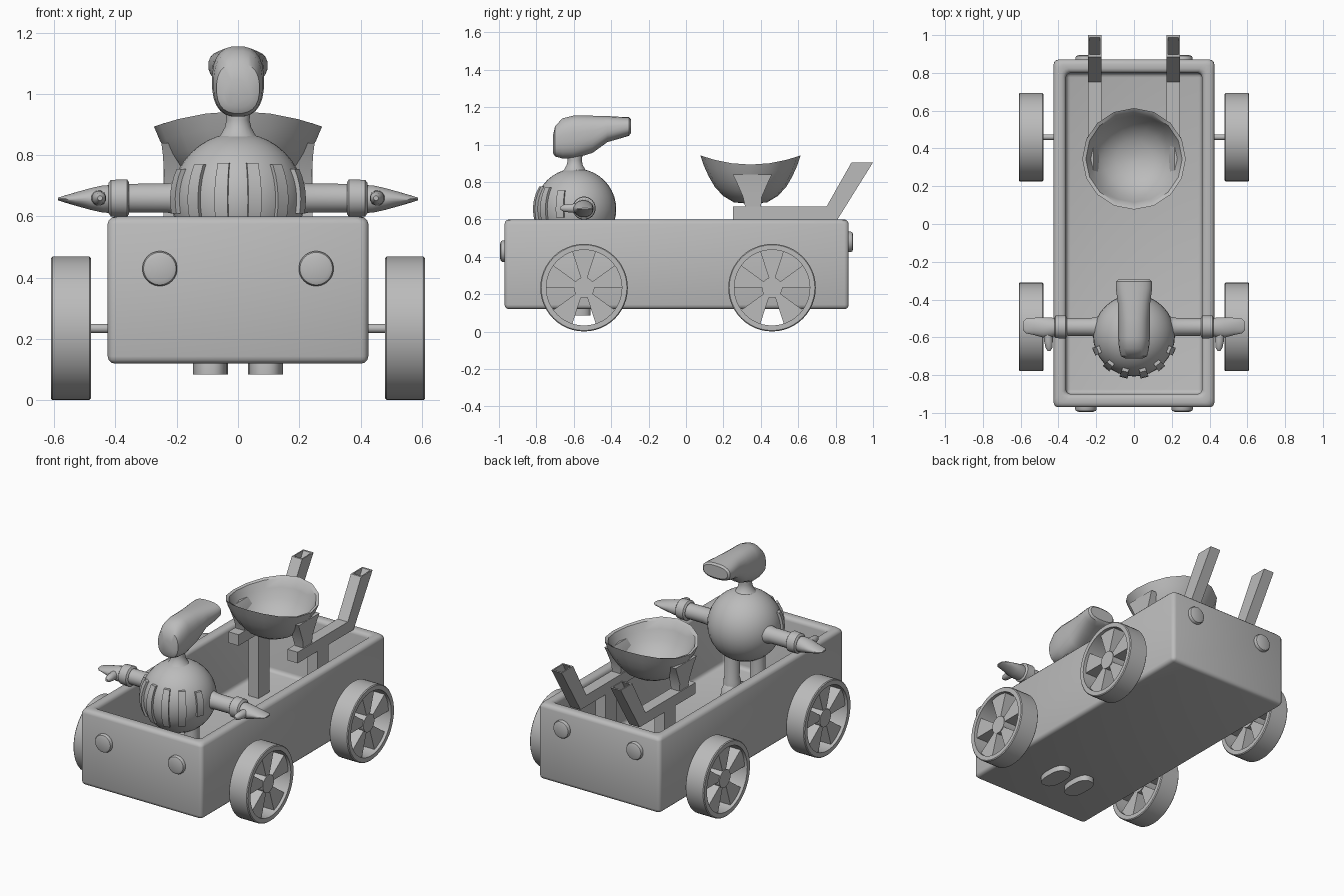
import bpy, bmesh, math
from mathutils import Vector

if "Cube" in bpy.data.objects:
    bpy.data.objects.remove(bpy.data.objects["Cube"])

grey = bpy.data.materials.new("plain_grey")
grey.diffuse_color = (0.5, 0.5, 0.5, 1)
grey.use_nodes = True
grey.node_tree.nodes["Principled BSDF"].inputs["Base Color"].default_value = grey.diffuse_color


def finish(bm, name):
    bmesh.ops.recalc_face_normals(bm, faces=bm.faces)
    me = bpy.data.meshes.new(name)
    bm.to_mesh(me)
    bm.free()
    me.materials.append(grey)
    ob = bpy.data.objects.new(name, me)
    bpy.context.collection.objects.link(ob)
    return ob


def skin(bm, rings, closed=False):
    """Join rings of points with quads; cap the ends unless closed."""
    vs = [[bm.verts.new(p) for p in r] for r in rings]
    n = len(vs[0])
    pairs = list(zip(vs, vs[1:])) + ([(vs[-1], vs[0])] if closed else [])
    for a, b in pairs:
        for i in range(n):
            j = (i + 1) % n
            bm.faces.new((a[i], a[j], b[j], b[i]))
    if not closed:
        bm.faces.new(vs[0])
        bm.faces.new(vs[-1])


def loft(name, axis, sections, n=20, p=1.0):
    """Sections are (position, centre a, centre b, radius a, radius b)."""
    def power(v):
        return math.copysign(abs(v) ** p, v)
    rings = []
    for t, ca, cb, ra, rb in sections:
        ring = []
        for i in range(n):
            a = 2 * math.pi * (i + 0.5) / n
            u, v = ca + ra * power(math.cos(a)), cb + rb * power(math.sin(a))
            ring.append({'x': (t, u, v), 'y': (u, t, v), 'z': (u, v, t)}[axis])
        rings.append(ring)
    bm = bmesh.new()
    skin(bm, rings)
    return finish(bm, name)


def box(bm, x0, x1, y0, y1, z0, z1):
    skin(bm, [[(x0, y0, z), (x1, y0, z), (x1, y1, z), (x0, y1, z)] for z in (z0, z1)])


# Open cart body with rounded rim
def rect(x, y0, y1, z):
    return [(-x, y0, z), (x, y0, z), (x, y1, z), (-x, y1, z)]


bm = bmesh.new()
skin(bm, [rect(.425, -.97, .87, .12), rect(.425, -.97, .87, .60),
          rect(.36, -.90, .80, .60), rect(.36, -.90, .80, .19)])
bmesh.ops.recalc_face_normals(bm, faces=bm.faces)
bmesh.ops.bevel(bm, geom=bm.edges[:], offset=.024, segments=3, profile=.5, affect='EDGES')
finish(bm, "cart_body")

# Wheels: rim, hub and five wedge spokes, plus axle stubs
WZ, WR = .235, .234
for s, side in ((1, "right"), (-1, "left")):
    for wy, end in ((-.545, "front"), (.46, "back")):
        def polar(x, r, a):
            return (s * x, wy + r * math.cos(a), WZ + r * math.sin(a))
        bm = bmesh.new()
        angles = [2 * math.pi * i / 48 for i in range(48)]
        skin(bm, [[polar(x, r, a) for a in angles] for x, r in
                  ((.48, .202), (.48, .229), (.485, WR), (.605, WR), (.61, .229), (.61, .202))],
             closed=True)
        skin(bm, [[polar(x, .055, a) for a in angles] for x in (.495, .595)])
        for k in range(5):
            c = math.radians(90 + 72 * k)
            arc = [c + math.radians(d) for d in (-18, -9, 0, 9, 18)]
            skin(bm, [[polar(x, .04, a) for a in arc] + [polar(x, .208, a) for a in reversed(arc)]
                      for x in (.50, .59)])
        finish(bm, f"{end}_{side}_wheel")
        loft(f"{end}_{side}_axle", 'x',
             [(s * .40, wy, WZ, .015, .015), (s * .52, wy, WZ, .015, .015)], 16)

    # Round lamps on both ends
    for y, d, z, r, end in ((-.96, -1, .43, .057, "front"), (.86, 1, .48, .055, "back")):
        loft(f"{end}_{side}_lamp", 'y',
             [(y + d * t, s * .255, z, r * k, r * k)
              for t, k in ((0, 1), (.022, 1), (.029, .93), (.034, .7))], 28)

    # Rails with hollow upright handles
    def section(lo, hi, w=.036):
        return [(s * .207 + dx, y, z) for dx, (y, z) in
                ((-w, lo), (w, lo), (w, hi), (-w, hi))]
    bm = bmesh.new()
    skin(bm, [section((.25, .60), (.25, .67)), section((.81, .60), (.752, .67)),
              section((1.0, .905), (.885, .905)),
              section((.988, .905), (.897, .905), .028),
              section((.86, .69), (.775, .69), .028)])
    finish(bm, f"{side}_rail")
    bm = bmesh.new()
    box(bm, s * .207 - .036, s * .207 + .036, .45, .56, .17, .61)
    finish(bm, f"{side}_rail_post")

    # Tapered seat bracket
    bm = bmesh.new()
    skin(bm, [[(s * x, y, z) for x, y in ((xi, y0), (xo, y0), (xo, y1), (xi, y1))]
              for z, xi, xo, y0, y1 in ((.65, .18, .235, .32, .40), (.72, .17, .24, .305, .405),
                                        (.80, .19, .245, .27, .44), (.84, .215, .25, .25, .46))])
    finish(bm, f"{side}_seat_bracket")

    # Arm, cuff, hand and thumb
    Y, Z = -.545, .66
    loft(f"{side}_arm", 'x', [(s * x, Y, Z, r, r) for x, r in
                              ((.14, .075), (.19, .056), (.23, .048), (.38, .047))])
    loft(f"{side}_cuff", 'x', [(s * x, Y, Z, r, r) for x, r in
                               ((.355, .052), (.362, .062), (.415, .06), (.422, .05))])
    loft(f"{side}_hand", 'x', [(s * x, Y + dy, Z - .003, ry, rz) for x, dy, ry, rz in
                               ((.41, 0, .045, .046), (.44, -.003, .054, .045),
                                (.48, -.003, .054, .036), (.53, .003, .046, .022),
                                (.57, .005, .04, .01), (.587, .005, .022, .004))])
    loft(f"{side}_thumb", 'y', [(y, s * x, Z, r, r) for y, x, r in
                                ((-.57, .455, .026), (-.62, .453, .024),
                                 (-.655, .45, .019), (-.672, .45, .008))], 12)

    # Leg and boot, with the sole showing under the cart
    loft(f"{side}_leg", 'z', [(z, s * .09, -.59, r, r) for z, r in
                              ((.18, .05), (.28, .05), (.30, .044), (.52, .046))])
    loft(f"{side}_boot", 'z', [(.085, s * .09, -.615, .057, .105), (.18, s * .09, -.615, .057, .105),
                               (.23, s * .09, -.605, .05, .085), (.26, s * .09, -.59, .04, .045)],
         24, .75)

# Saddle-rimmed bowl seat
bm = bmesh.new()
rings = []
for r, z in ((.02, .685), (.09, .69), (.15, .722), (.195, .765), (.228, .815), (.255, .868),
             (.274, .918), (.255, .91), (.235, .865), (.205, .81), (.165, .765), (.10, .725), (.02, .712)):
    rings.append([(r * math.cos(a), .345 + .98 * r * math.sin(a),
                   z - .025 * (r / .274) ** 3 * math.cos(2 * a))
                  for a in (2 * math.pi * i / 16 for i in range(16))])
skin(bm, rings)
finish(bm, "bowl_seat")

# Round torso
C = Vector((0, -.59, .655))
bm = bmesh.new()
bmesh.ops.create_uvsphere(bm, u_segments=32, v_segments=20, radius=.217)
bmesh.ops.translate(bm, verts=bm.verts, vec=C)
finish(bm, "torso")

# Curved grille bars on the torso front
bm = bmesh.new()
for deg, z0, z1 in ((14, .54, .775), (40, .55, .77), (68, .61, .755)):
    for s in (1, -1):
        rings = []
        for i in range(7):
            z = z0 + (z1 - z0) * i / 6 - C.z
            ring = []
            for da, r in ((-5.5, .205), (5.5, .205), (5.5, .231), (-5.5, .231)):
                a = math.radians(s * deg + da)
                h = math.sqrt(r * r - z * z)
                ring.append(C + Vector((h * math.sin(a), -h * math.cos(a), z)))
            rings.append(ring)
        skin(bm, rings)
finish(bm, "grille_bars")

# Neck and long head
loft("neck", 'z', [(z, 0, -.595, r, r) for z, r in
                   ((.84, .085), (.865, .058), (.89, .044), (.915, .038), (.96, .045))])
loft("head", 'y', [(y, 0, z, w, h) for y, z, w, h in
                   ((-.712, 1.0, .045, .045), (-.70, 1.018, .07, .082), (-.66, 1.033, .08, .108),
                    (-.60, 1.04, .085, .116), (-.50, 1.055, .084, .10), (-.42, 1.083, .086, .07),
                    (-.34, 1.092, .097, .056), (-.305, 1.097, .096, .05), (-.295, 1.098, .085, .038))],
     24, .8)

for ob in bpy.data.objects:
    ob.select_set(True)
    bpy.context.view_layer.objects.active = ob
bpy.ops.object.shade_smooth_by_angle(angle=math.radians(35))
